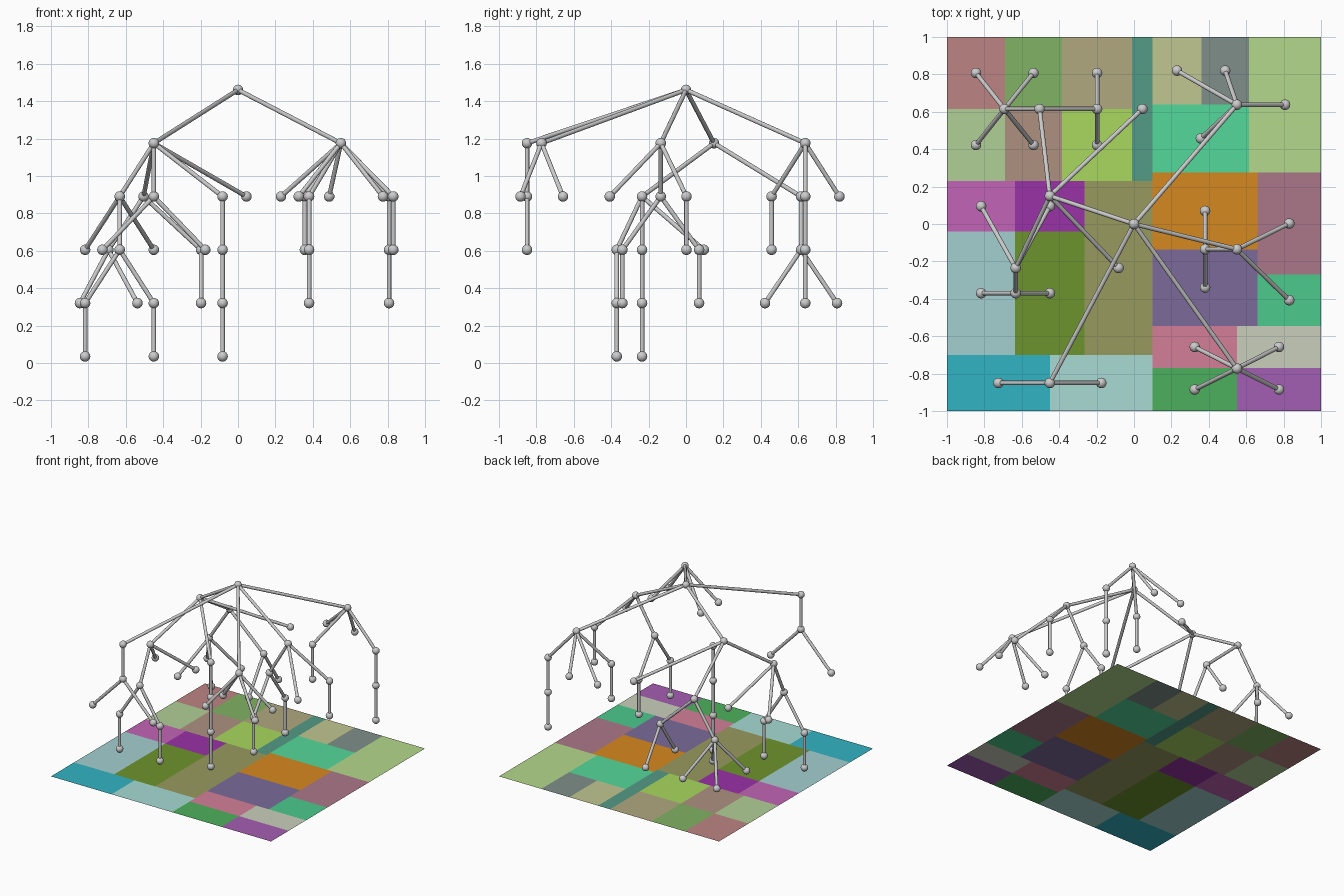
import bpy, bmesh
from mathutils import Vector, Matrix

if "Cube" in bpy.data.objects:
    bpy.data.objects.remove(bpy.data.objects["Cube"])

TOP, STEP = 1.46, 0.285        # height of the root joint, drop per level
JOINT_R, ROD_R = 0.028, 0.012


def lin(c):
    return c / 12.92 if c < 0.04045 else ((c + 0.055) / 1.055) ** 2.4


def tile(x0, x1, y0, y1, color, chain=1):
    """Leaf: a coloured floor tile with `chain` joints hanging in a row above it."""
    return {"rect": (x0, x1, y0, y1), "chain": chain, "color": color, "kids": []}


def group(x0, x1, y0, y1, kids, chain=1):
    return {"rect": (x0, x1, y0, y1), "chain": chain, "kids": kids}


# Nested floor plan: each rectangle is divided into its children
back_left = group(-1, -.01, .23, 1, [
    group(-1, -.385, .23, 1, [
        tile(-1, -.69, .615, 1, "BC8482"),
        tile(-.69, -.385, .615, 1, "81B264"),
        tile(-1, -.69, .23, .615, "B0D096"),
        tile(-.69, -.385, .23, .615, "AE9080")]),
    group(-.385, -.01, .23, 1, [
        tile(-.385, -.01, .615, 1, "B0A980"),
        tile(-.385, -.01, .23, .615, "A9D95F")])])
mid_left = group(-1, -.265, -.7, .23, [
    tile(-1, -.635, -.04, .23, "C264B6"),
    tile(-.635, -.265, -.04, .23, "9932A6"),
    group(-1, -.265, -.7, -.04, [
        tile(-1, -.635, -.7, -.04, "A3D0D0", 2),
        tile(-.635, -.265, -.7, -.04, "6D942D", 2)])])
root = group(-1, 1, -1, 1, [
    group(-1, .1, -.7, 1, [
        back_left,
        tile(-.01, .1, .23, 1, "549B86"),
        mid_left,
        tile(-.265, .1, -.7, .23, "999A5F", 4)]),
    group(-1, .1, -1, -.7, [
        tile(-1, -.45, -1, -.7, "32B4C3"),
        tile(-.45, .1, -1, -.7, "A8DBD5")], 2),
    group(.1, 1, .275, 1, [
        tile(.1, .36, .64, 1, "C1C791"),
        tile(.36, .615, .64, 1, "7F8F89"),
        tile(.1, .615, .275, .64, "54D99B", 2),
        tile(.615, 1, .275, 1, "B4D88C", 3)]),
    group(.1, 1, -.545, .275, [
        group(.1, .66, -.545, .275, [
            tile(.1, .66, -.135, .275, "D68920", 2),
            tile(.1, .66, -.545, -.135, "7C6A9A", 2)]),
        tile(.66, 1, -.27, .275, "AC7788", 2),
        tile(.66, 1, -.545, -.27, "4CCB8C")]),
    group(.1, 1, -1, -.545, [
        tile(.1, .55, -.77, -.545, "D47F98"),
        tile(.55, 1, -.77, -.545, "CACFBC"),
        tile(.1, .55, -1, -.77, "4DB05D"),
        tile(.55, 1, -1, -.77, "A45EB2")])])


def finish(name, bm):
    me = bpy.data.meshes.new(name)
    bm.to_mesh(me)
    bm.free()
    ob = bpy.data.objects.new(name, me)
    bpy.context.collection.objects.link(ob)
    return ob


def floor_tile(rect, code):
    x0, x1, y0, y1 = rect
    bm = bmesh.new()
    bm.faces.new([bm.verts.new((x, y, 0)) for x, y in
                  ((x0, y0), (x1, y0), (x1, y1), (x0, y1))])
    ob = finish("floor_tile", bm)
    mat = bpy.data.materials.new("tile_" + code)
    rgb = [lin(int(code[i:i + 2], 16) / 255) for i in (0, 2, 4)]
    mat.diffuse_color = (*rgb, 1)
    mat.use_nodes = True
    mat.node_tree.nodes["Principled BSDF"].inputs["Base Color"].default_value = mat.diffuse_color
    ob.data.materials.append(mat)


joints, rods = bmesh.new(), bmesh.new()


def add_rod(a, b):
    d = b - a
    m = Matrix.Translation((a + b) / 2) @ d.to_track_quat('Z', 'Y').to_matrix().to_4x4()
    bmesh.ops.create_cone(rods, cap_ends=True, segments=16, radius1=ROD_R,
                          radius2=ROD_R, depth=d.length, matrix=m)


# Walk the tree: one joint per level, a rod back to the parent, tiles at the leaves
def build(node, parent, level):
    x0, x1, y0, y1 = node["rect"]
    for _ in range(node["chain"]):
        p = Vector(((x0 + x1) / 2, (y0 + y1) / 2, TOP - STEP * level))
        bmesh.ops.create_uvsphere(joints, u_segments=20, v_segments=12,
                                  radius=JOINT_R, matrix=Matrix.Translation(p))
        if parent is not None:
            add_rod(parent, p)
        parent, level = p, level + 1
    if not node["kids"]:
        floor_tile(node["rect"], node["color"])
    for kid in node["kids"]:
        build(kid, parent, level)


build(root, None, 0)

# Smooth shading on the grey framework
for ob in (finish("joints", joints), finish("rods", rods)):
    bpy.ops.object.select_all(action='DESELECT')
    ob.select_set(True)
    bpy.context.view_layer.objects.active = ob
    bpy.ops.object.shade_smooth_by_angle()
